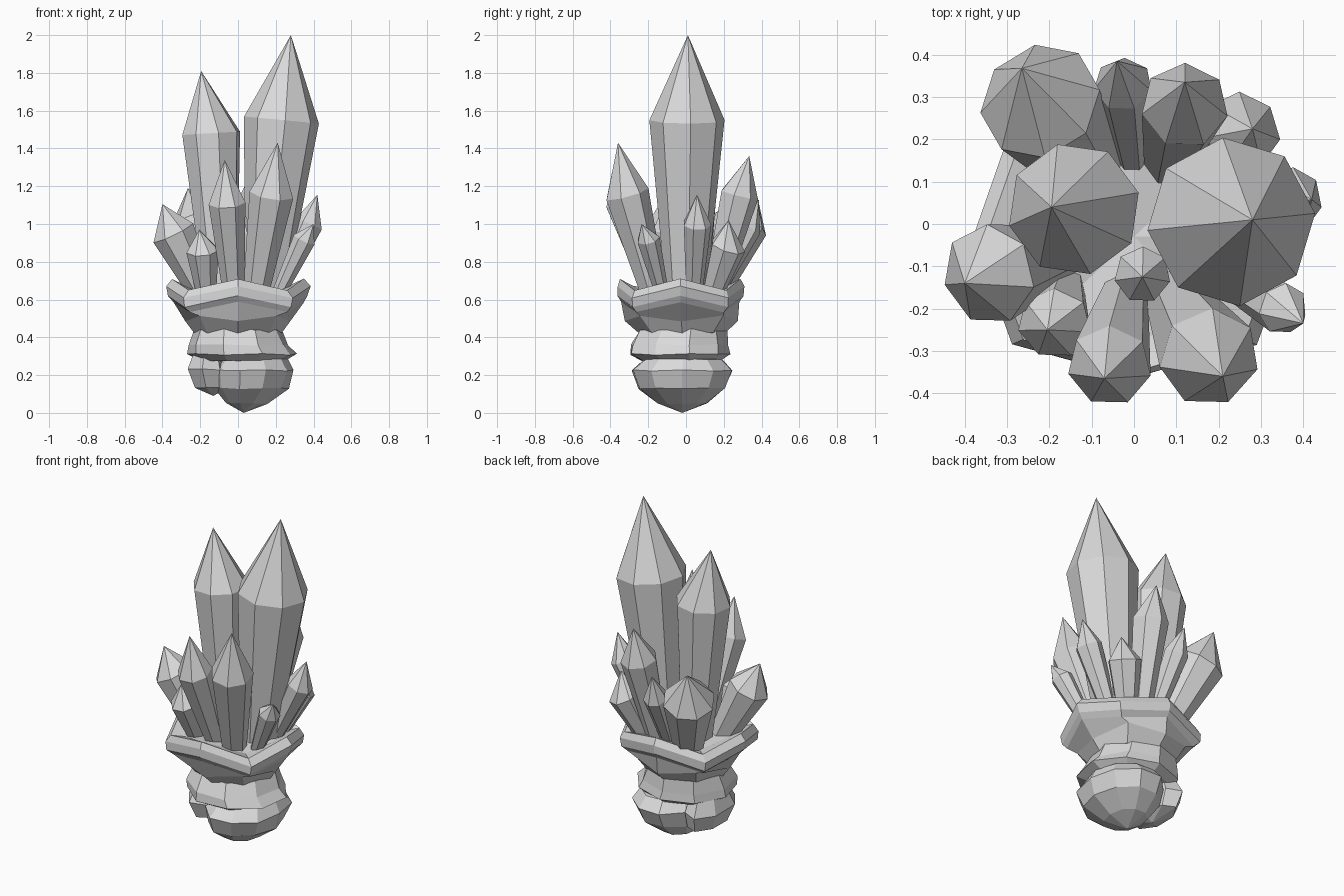
import bpy, bmesh, math, random
from mathutils import Vector

random.seed(4)
cube = bpy.data.objects.get("Cube")
if cube:
    bpy.data.objects.remove(cube)

stone = bpy.data.materials.new("stone_grey")
stone.use_nodes = True
GREY = (0.7, 0.7, 0.7, 1)
stone.diffuse_color = GREY
stone.node_tree.nodes["Principled BSDF"].inputs["Base Color"].default_value = GREY


def finish(name, bm):
    bmesh.ops.recalc_face_normals(bm, faces=bm.faces)
    mesh = bpy.data.meshes.new(name)
    bm.to_mesh(mesh)
    bm.free()
    mesh.materials.append(stone)
    obj = bpy.data.objects.new(name, mesh)
    bpy.context.collection.objects.link(obj)


def loft(name, rings, first, last):
    """Skin rings of points, closing each end with a fan to a point."""
    bm = bmesh.new()
    loops = [[bm.verts.new(p) for p in ring] for ring in rings]
    n = len(loops[0])
    for a, b in zip(loops, loops[1:]):
        for i in range(n):
            j = (i + 1) % n
            bm.faces.new((a[i], a[j], b[j], b[i]))
    for point, loop in ((first, loops[0]), (last, loops[-1])):
        tip = bm.verts.new(point)
        for i in range(n):
            bm.faces.new((loop[i], loop[(i + 1) % n], tip))
    finish(name, bm)


def crystal(name, base, shoulder, tip, radius, sides=7, taper=0.55, turn=0.2):
    """Faceted prism widening to a shoulder, then a pointed cap."""
    base, shoulder, tip = Vector(base), Vector(shoulder), Vector(tip)
    axis = (shoulder - base).normalized()
    side = axis.cross(Vector((0, 1, 0))).normalized()
    other = axis.cross(side)

    def ring(centre, r):
        angles = [turn + i * math.tau / sides for i in range(sides)]
        return [centre + (side * math.cos(a) + other * math.sin(a)) * r for a in angles]
    loft(name, [ring(base, radius * taper), ring(shoulder, radius)], base, tip)


def rock(name, rings, first, last, sides=8, wave=0.0, bulge=0.0, rough=0.0, turn=0.0):
    """Stacked rings (z, cx, cy, rx, ry, w); wave * w lifts the axis corners,
    bulge * w pushes out the diagonal ones."""
    out = []
    for z, cx, cy, rx, ry, w in rings:
        pts = []
        for i in range(sides):
            a = turn + i * math.tau / sides
            k = 1 + random.uniform(-rough, rough) + bulge * abs(w) * (1 - math.cos(4 * a)) / 2
            lift = wave * w * math.cos(4 * a) + random.uniform(-rough, rough) * 0.12
            pts.append((cx + rx * k * math.cos(a), cy + ry * k * math.sin(a), z + lift))
        out.append(pts)
    loft(name, out, first, last)


# Two tall crystals
crystal("tall_crystal_left", (0.14, 0, 0.6), (0.23, 0.005, 1.55), (0.28, 0.01, 2.0), 0.2, 8, 0.52, 0.1)
crystal("tall_crystal_right", (-0.09, 0.03, 0.6), (-0.142, 0.035, 1.48), (-0.195, 0.04, 1.81),
        0.158, 8, 0.55, 0.25)

# Crystals along the front
crystal("front_crystal_left", (0.09, -0.165, 0.6), (0.178, -0.315, 1.16), (0.21, -0.36, 1.43), 0.12)
crystal("front_crystal_middle", (-0.02, -0.16, 0.6), (-0.058, -0.335, 1.115), (-0.07, -0.365, 1.34), 0.1)
crystal("front_crystal_right", (-0.165, -0.14, 0.6), (-0.188, -0.235, 0.86), (-0.205, -0.25, 0.97), 0.088)
crystal("inner_crystal", (0.02, -0.09, 0.6), (0.02, -0.12, 0.96), (0.02, -0.125, 1.08), 0.067)

# Crystals leaning out to the sides
crystal("side_crystal_right", (-0.17, -0.07, 0.6), (-0.343, -0.12, 0.955), (-0.4, -0.14, 1.105), 0.12)
crystal("side_crystal_left", (0.19, 0.04, 0.6), (0.376, 0.058, 1.0), (0.42, 0.058, 1.155), 0.076)
crystal("small_crystal_left", (0.2, -0.12, 0.6), (0.352, -0.2, 0.92), (0.4, -0.235, 1.0), 0.062)

# Crystals along the back
crystal("back_crystal_right", (-0.1, 0.12, 0.6), (-0.222, 0.29, 1.0), (-0.265, 0.368, 1.19), 0.147, 8)
crystal("back_crystal_middle", (0, 0.14, 0.6), (-0.026, 0.33, 0.98), (-0.04, 0.385, 1.13), 0.07)
crystal("back_crystal_left", (0.08, 0.14, 0.6), (0.12, 0.28, 1.155), (0.12, 0.335, 1.36), 0.104)
crystal("back_corner_crystal", (0.16, 0.13, 0.6), (0.256, 0.222, 0.88), (0.28, 0.225, 1.02), 0.095)

# Wavy-rimmed upper rock
rock("rim_rock", [
    (0.655, 0, -0.03, 0.27, 0.25, 0.6),
    (0.68, 0, -0.03, 0.345, 0.32, 1),
    (0.64, 0, -0.03, 0.38, 0.335, 1),
    (0.59, 0, -0.03, 0.372, 0.335, 1),
    (0.56, 0, -0.03, 0.345, 0.31, 0.9),
    (0.5, 0, -0.025, 0.28, 0.3, -0.5),
    (0.425, 0, -0.02, 0.235, 0.23, 0)],
    (0, -0.03, 0.65), (0, -0.02, 0.4), wave=0.03, bulge=0.07, rough=0.015)

# Middle band of rock
rock("middle_rock", [
    (0.44, 0, -0.02, 0.24, 0.235, 0),
    (0.36, 0.01, -0.035, 0.265, 0.265, 0),
    (0.31, 0.02, -0.035, 0.29, 0.265, 0),
    (0.28, 0.02, -0.025, 0.23, 0.215, 0)],
    (0, -0.02, 0.44), (0, -0.02, 0.27), sides=9, rough=0.035, turn=0.2)

# Rounded bottom rock
rock("bottom_rock", [
    (0.285, 0.08, -0.015, 0.18, 0.21, 0),
    (0.225, 0.08, -0.02, 0.22, 0.275, 0),
    (0.13, 0.07, -0.02, 0.195, 0.24, 0),
    (0.05, 0.045, -0.02, 0.11, 0.135, 0)],
    (0.07, -0.02, 0.3), (0.03, -0.02, 0), sides=10, rough=0.03)

# Small rock tucked against its side
rock("side_rock", [
    (0.32, -0.16, 0, 0.08, 0.15, 0),
    (0.23, -0.165, 0, 0.108, 0.2, 0),
    (0.13, -0.15, 0, 0.085, 0.16, 0)],
    (-0.15, 0, 0.36), (-0.13, 0, 0.09), sides=7, rough=0.04)
